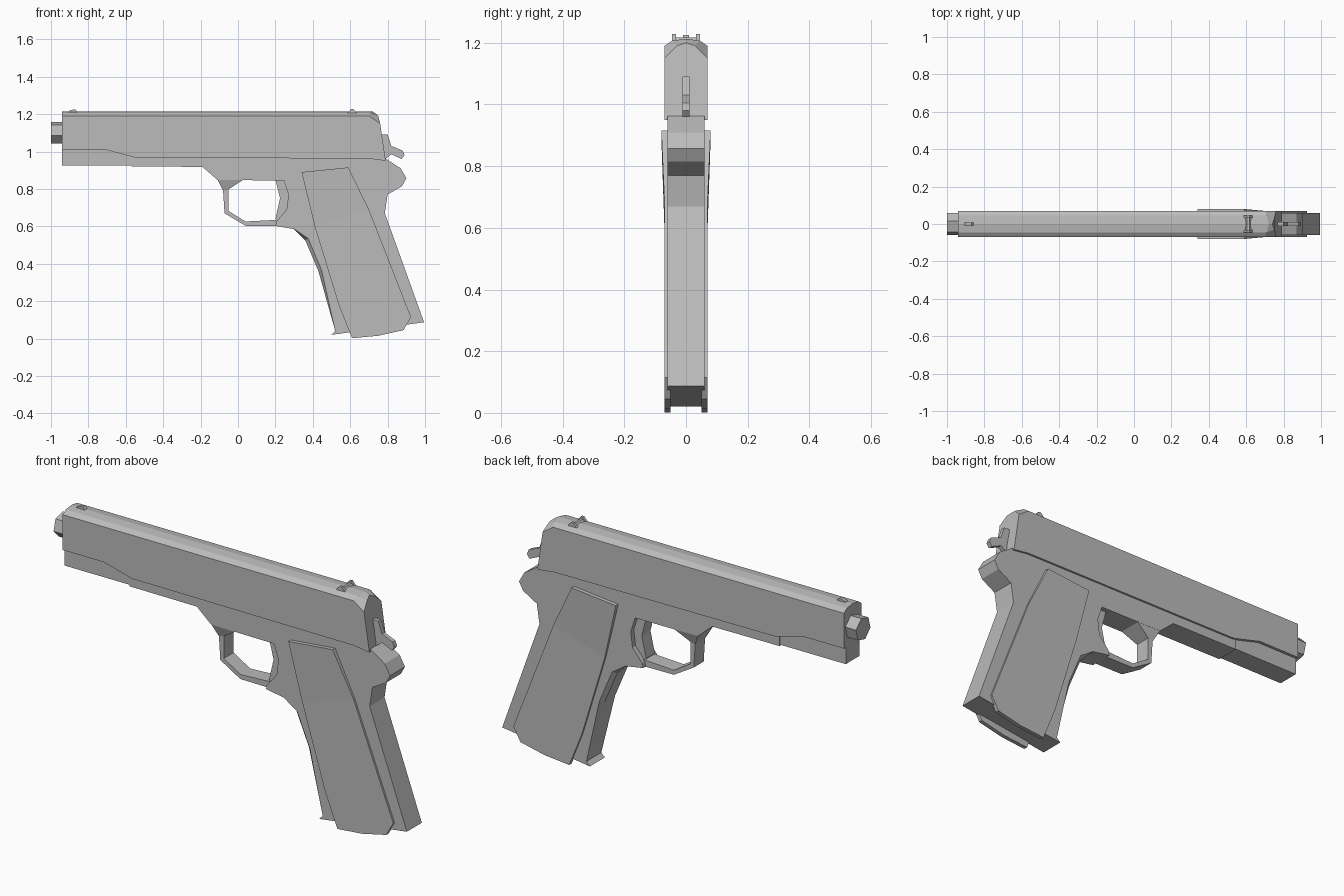
import bpy, bmesh, math

if "Cube" in bpy.data.objects:
    bpy.data.objects.remove(bpy.data.objects["Cube"])

metal = bpy.data.materials.new("grey_metal")
metal.diffuse_color = (0.5, 0.5, 0.5, 1)
metal.use_nodes = True
metal.node_tree.nodes["Principled BSDF"].inputs["Base Color"].default_value = metal.diffuse_color


def finish(name, bm):
    bmesh.ops.recalc_face_normals(bm, faces=bm.faces)
    me = bpy.data.meshes.new(name)
    bm.to_mesh(me)
    bm.free()
    me.materials.append(metal)
    ob = bpy.data.objects.new(name, me)
    bpy.context.collection.objects.link(ob)
    return ob


def loft(name, rings, caps=True):
    """Bridge closed rings of equal length, optionally capping the ends."""
    bm = bmesh.new()
    vs = [[bm.verts.new(p) for p in r] for r in rings]
    n = len(vs[0])
    for a, b in zip(vs, vs[1:]):
        for i in range(n):
            j = (i + 1) % n
            bm.faces.new((a[i], a[j], b[j], b[i]))
    if caps:
        bm.faces.new(vs[0])
        bm.faces.new(vs[-1])
    return finish(name, bm)


def plate(name, outline, w):
    """Side-view outline (x, z) given a half width w across y."""
    return loft(name, [[(x, y, z) for x, z in outline] for y in (-w, w)])


# Slide: cross-sections along x, with a stepped lower edge and a cut-back rear
def slide_ring(bottom, shoulder, crown, ridge):
    (xb, zb), (xs, zs), (xc, yc, zc), (xr, zr) = bottom, shoulder, crown, ridge
    return [(xb, -.07, zb), (xs, -.07, zs), (xc, -yc, zc), (xr, 0, zr),
            (xc, yc, zc), (xs, .07, zs), (xb, .07, zb)]


rings = [slide_ring((x, z), (x, 1.19), (x, .045, 1.207), (x, 1.213))
         for x, z in ((-.94, 1.01), (-.71, 1.01), (-.55, .968))]
rings.append(slide_ring((.70, .962), (.70, 1.19), (.71, .045, 1.207), (.72, 1.213)))
rings.append(slide_ring((.79, .95), (.76, 1.15), (.75, .03, 1.19), (.74, 1.2)))
loft("slide", rings)

# Six-sided barrel end
loft("barrel", [[(x, .06 * math.cos(a), 1.1 + .06 * math.sin(a))
                 for a in (math.radians(15 + 60 * k) for k in range(6))]
                for x in (-1, -.9)])

# Narrow forward part of the frame under the slide
plate("dust_cover", [(-.94, .925), (-.5, .925), (-.5, 1.0), (-.68, 1.03), (-.94, 1.03)], .055)

# Frame with grip core and rear tang
frame = plate("frame", [
    (-.57, .92), (-.19, .918), (-.11, .848), (.245, .845), (.27, .77), (.26, .69),
    (.205, .625), (.2, .602), (.3, .585), (.36, .525), (.43, .36), (.52, .04), (.5, .02),
    (.995, .087), (.785, .67), (.80, .77), (.877, .815), (.9, .857), (.87, .91),
    (.785, .965), (.74, .985), (-.5, .985), (-.57, .97)], .06)

# Chamfer the front strap of the grip
bm = bmesh.new()
bm.from_mesh(frame.data)
strap = [e for e in bm.edges
         if abs(e.verts[0].co.y - e.verts[1].co.y) < .001
         and all(.29 < v.co.x < .525 and .03 < v.co.z < .59 for v in e.verts)]
bmesh.ops.bevel(bm, geom=strap, offset=.018, segments=1, affect='EDGES')
bm.to_mesh(frame.data)
bm.free()

# Trigger guard: open band swept between outer and inner outlines
outer = [(-.04, .86), (-.08, .795), (-.072, .67), (.04, .603), (.22, .601)]
inner = [(.03, .86), (-.052, .80), (-.052, .683), (.04, .626), (.22, .635)]
loft("trigger_guard", [[(o[0], -.04, o[1]), (o[0], .04, o[1]),
                        (i[0], .04, i[1]), (i[0], -.04, i[1])]
                       for o, i in zip(outer, inner)])

# Tapered wedge where the guard meets the frame
loft("guard_root", [[(-.11, -.06, .85), (.03, -.06, .85), (.03, .06, .85), (-.11, .06, .85)],
                    [(-.08, -.04, .79), (-.055, -.04, .795), (-.055, .04, .795), (-.08, .04, .79)]])

# Trigger, filling the rear of the guard opening
plate("trigger", [(.2, .85), (.225, .75), (.2, .64), (.22, .62), (.28, .66), (.28, .85)], .035)

# Grip panels, flaring outwards above the fold line
panel = [(.59, .915), (.34, .89), (.41, .6), (.54, .175), (.61, .002),
         (.75, .015), (.885, .045), (.925, .115), (.70, .69)]
for side, name in ((-1, "front_grip_panel"), (1, "back_grip_panel")):
    bm = bmesh.new()
    inn = [bm.verts.new((x, side * .05, z)) for x, z in panel]
    out = [bm.verts.new((x, side * (.08 if z > .8 else .07), z)) for x, z in panel]
    for i in range(len(panel)):
        j = (i + 1) % len(panel)
        bm.faces.new((inn[i], inn[j], out[j], out[i]))
    bm.faces.new(inn)
    bm.faces.new((out[0], out[1], out[2], out[8]))
    bm.faces.new(out[2:])
    finish(name, bm)

# Hammer
plate("hammer", [(.76, 1.09), (.80, 1.09), (.82, 1.03), (.88, 1.005), (.89, .98),
                 (.875, .96), (.82, .985), (.78, .955), (.76, .955)], .011)

# Sights: small front ramp, rear bar with raised ends
plate("front_sight", [(-.915, 1.205), (-.895, 1.222), (-.87, 1.225), (-.85, 1.205)], .009)
plate("rear_sight", [(.585, 1.2), (.605, 1.218), (.617, 1.218), (.635, 1.2)], .045)
for side, name in ((-1, "rear_sight_front_end"), (1, "rear_sight_back_end")):
    ys = (side * .032, side * .045)
    loft(name, [[(x, y, z) for x, z in ((.58, 1.2), (.605, 1.228), (.617, 1.228), (.64, 1.2))]
                for y in ys])
